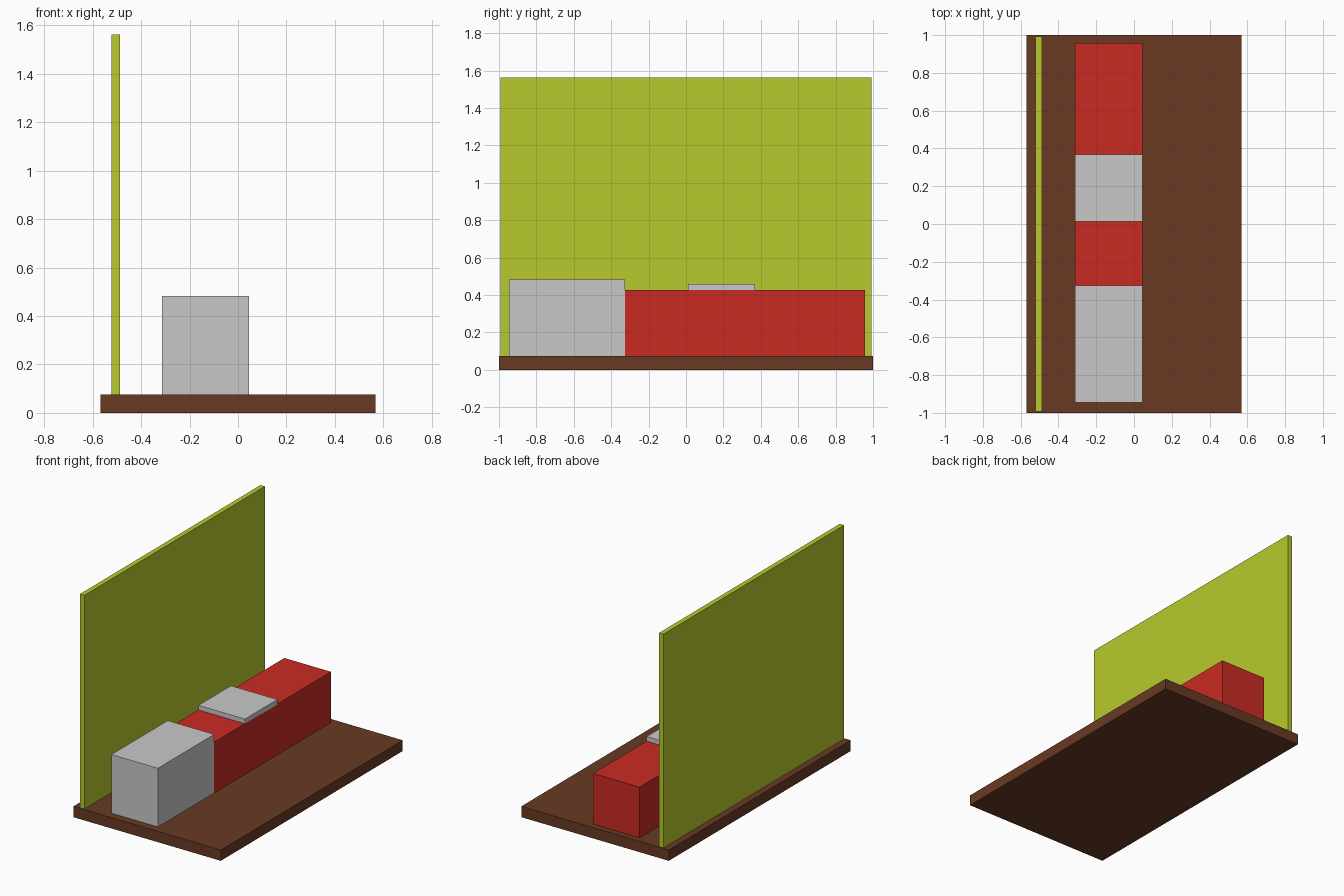
import bpy
import bmesh

default = bpy.data.objects.get("Cube")
if default:
    bpy.data.objects.remove(default, do_unlink=True)


def material(name, rgb):
    mat = bpy.data.materials.new(name)
    mat.use_nodes = True
    colour = (*rgb, 1.0)
    mat.diffuse_color = colour
    mat.node_tree.nodes["Principled BSDF"].inputs["Base Color"].default_value = colour
    return mat


def box(name, xs, ys, zs, mat):
    """Flat-faced box spanning the given ranges on each axis."""
    bm = bmesh.new()
    bmesh.ops.create_cube(bm, size=1.0)
    spans = (xs, ys, zs)
    bmesh.ops.scale(bm, vec=[b - a for a, b in spans], verts=bm.verts)
    mesh = bpy.data.meshes.new(name)
    bm.to_mesh(mesh)
    bm.free()
    mesh.materials.append(mat)
    obj = bpy.data.objects.new(name, mesh)
    obj.location = [(a + b) / 2 for a, b in spans]
    bpy.context.collection.objects.link(obj)
    return obj


brown = material("brown", (0.138, 0.042, 0.016))
lime = material("lime green", (0.474, 0.591, 0.025))
red = material("red", (0.584, 0.024, 0.016))
grey = material("light grey", (0.584, 0.584, 0.584))

floor_top = 0.075
row = (-0.313, 0.045)  # shared width of the blocks along the wall

# Floor slab and tall wall
box("floor", (-0.568, 0.568), (-1.0, 1.0), (0.0, floor_top), brown)
box("wall", (-0.522, -0.488), (-0.993, 0.993), (floor_top, 1.562), lime)

# Row of blocks: grey front block, long red block, raised grey plate
box("front_block", row, (-0.945, -0.326), (floor_top, 0.483), grey)
box("long_block", row, (-0.326, 0.957), (floor_top, 0.428), red)
box("top_plate", row, (0.012, 0.369), (0.424, 0.46), grey)
